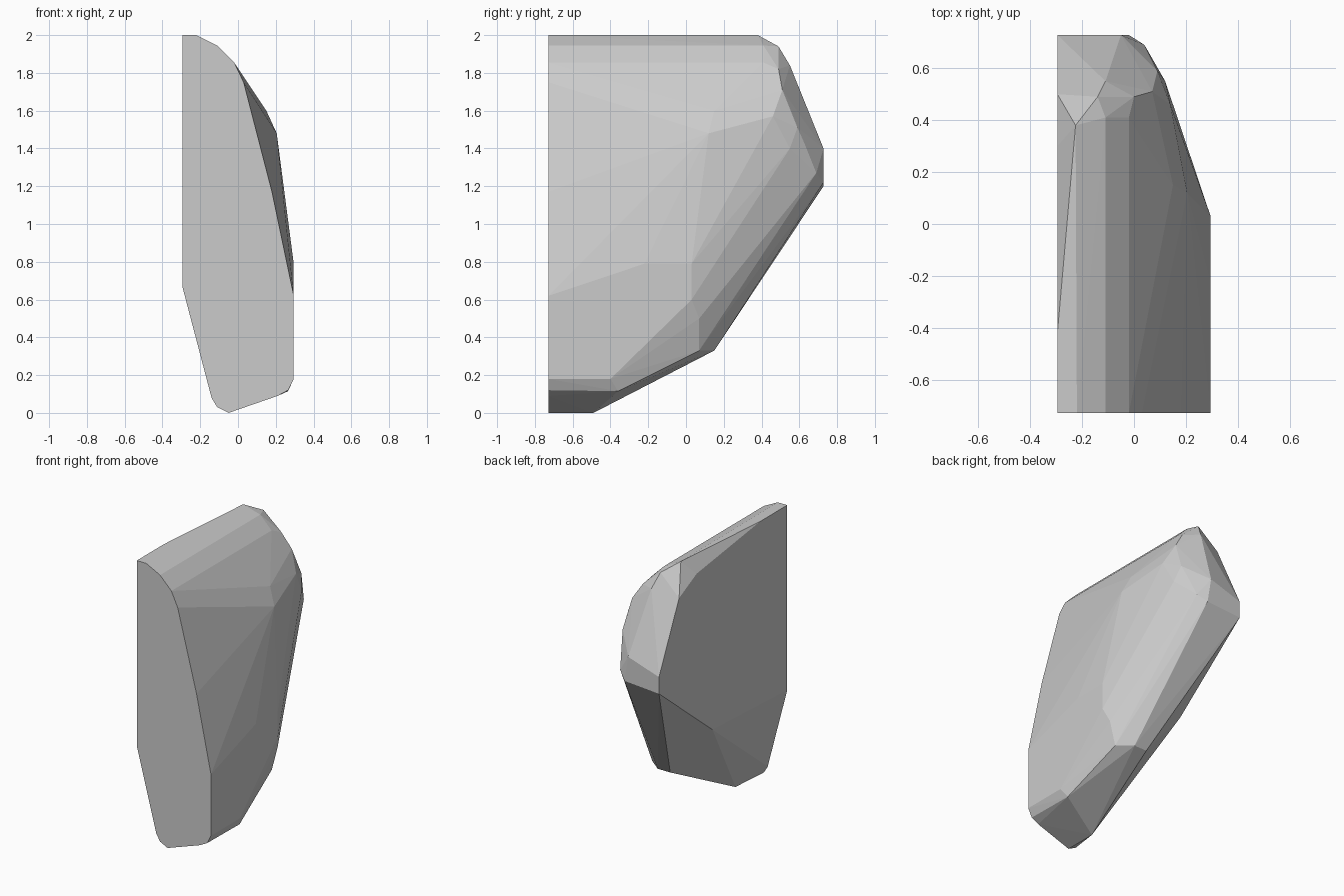
import bpy, bmesh, math

# Half width and half depth of the flat cut faces
HX, HY = 0.295, 0.728

# Outline of the flat front cut (x, z)
front = [(-HX, 2), (-0.22, 2), (-0.11, 1.945), (-0.02, 1.855), (0.03, 1.75),
         (0.18, 1.17), (HX, 0.62), (HX, 0.18), (0.265, 0.12), (0.21, 0.09),
         (-0.05, 0), (-0.11, 0.03), (-0.14, 0.08), (-HX, 0.67)]

# Outline of the flat left cut (y, z)
left = [(-0.42, 2), (0.3, 1.9), (0.5, 1.8), (HY, 1.32), (HY, 1.2), (0.12, 0.71)]

# Small flat facet on the right (y, z)
right = [(-0.22, 0.79), (0.03, 0.79), (0.03, 0.6), (-0.4, 0.18)]

# Rounded corners: top, shoulder, back and underside (x, y, z)
corners = [
    (-0.225, 0.38, 2), (-0.11, 0.41, 1.945), (-0.02, 0.41, 1.855),
    (-0.14, 0.49, 1.94), (-0.11, 0.55, 1.84), (0.0, 0.49, 1.82), (0.07, 0.51, 1.71),
    (0.15, 0.15, 1.6), (0.205, 0.12, 1.48), (0.14, 0.46, 1.57), (0.09, 0.59, 1.51),
    (0.12, 0.55, 1.40), (0.07, 0.63, 1.42), (0.04, 0.69, 1.27),
    (-0.05, HY, 1.40), (-0.02, HY, 1.22),
    (0.265, 0.07, 0.5), (0.22, 0.07, 0.33), (0.12, 0.15, 0.33), (0.02, 0.15, 0.33),
    (0.265, -0.36, 0.115), (-0.05, -0.49, 0)]

points = ([(x, -HY, z) for x, z in front] + [(-HX, y, z) for y, z in left]
          + [(HX, y, z) for y, z in right] + corners)

# Faceted rock: wrap the outlines in a hull and merge the flat regions
bm = bmesh.new()
for p in points:
    bm.verts.new(p)
res = bmesh.ops.convex_hull(bm, input=bm.verts[:])
loose = [v for v in bm.verts if not v.link_faces]
bmesh.ops.delete(bm, geom=loose, context='VERTS')
bmesh.ops.dissolve_limit(bm, angle_limit=math.radians(1), verts=bm.verts[:], edges=bm.edges[:])
bmesh.ops.recalc_face_normals(bm, faces=bm.faces[:])
mesh = bpy.data.meshes.new("rock")
bm.to_mesh(mesh)
bm.free()
rock = bpy.data.objects.new("rock", mesh)
bpy.context.collection.objects.link(rock)
